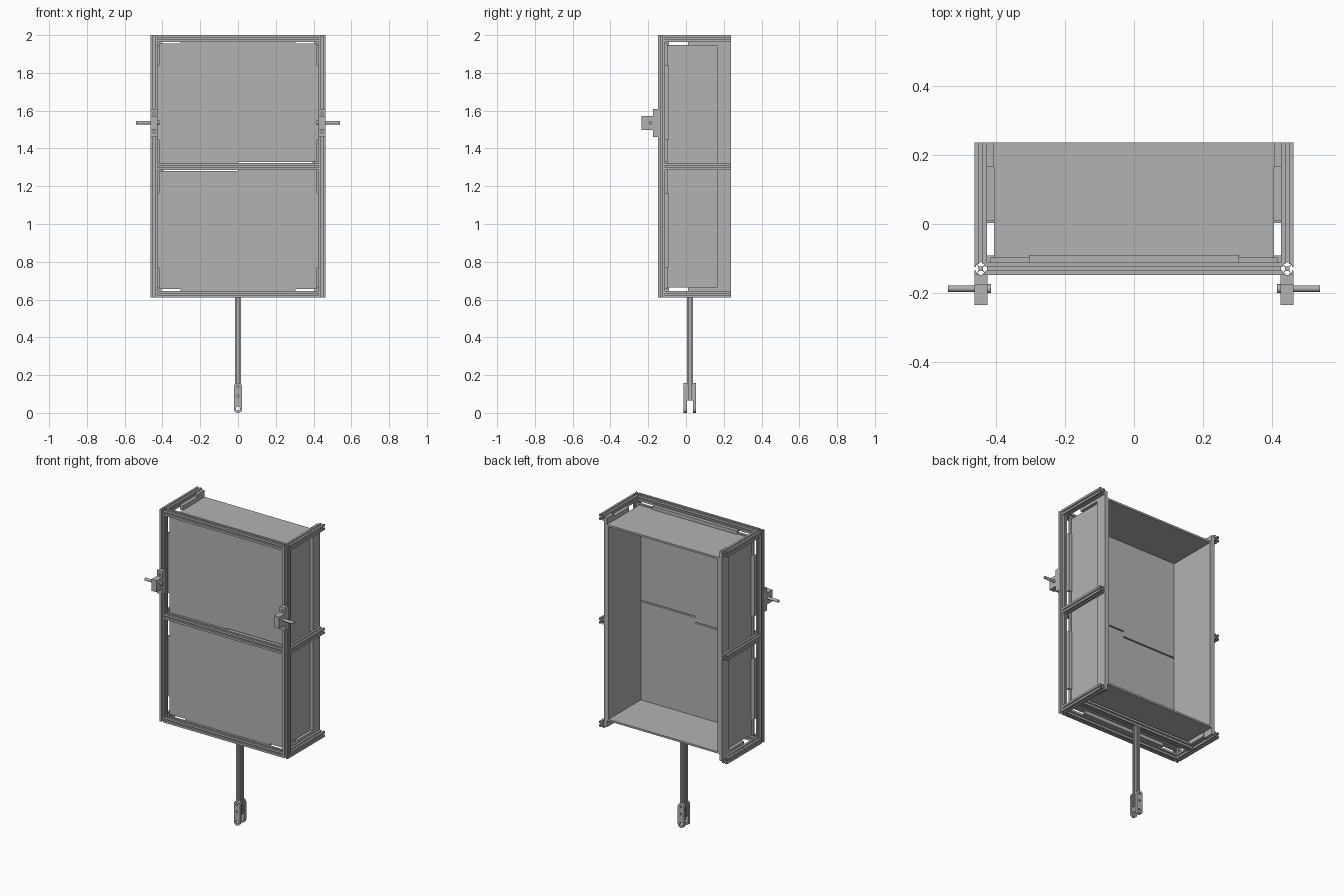
import bpy
import bmesh
import math
from mathutils import Vector

cube = bpy.data.objects.get("Cube")
if cube:
    bpy.data.objects.remove(cube, do_unlink=True)

grey = bpy.data.materials.new("plain grey")
grey.use_nodes = True
grey.diffuse_color = (0.45, 0.45, 0.45, 1)
grey.node_tree.nodes["Principled BSDF"].inputs["Base Color"].default_value = (0.45, 0.45, 0.45, 1)

PLACE = {"x": lambda u, v, w: (w, u, v),
         "y": lambda u, v, w: (u, w, v),
         "z": lambda u, v, w: (u, v, w)}


def prism(name, outline, axis, lo, hi, at=(0, 0)):
    """Extrude a flat outline along an axis."""
    bm = bmesh.new()
    put = PLACE[axis]
    base = [bm.verts.new(put(u + at[0], v + at[1], lo)) for u, v in outline]
    face = bm.faces.new(base)
    new = bmesh.ops.extrude_face_region(bm, geom=[face])["geom"]
    shift = Vector(put(0, 0, hi - lo))
    bmesh.ops.translate(bm, vec=shift, verts=[g for g in new if isinstance(g, bmesh.types.BMVert)])
    bmesh.ops.recalc_face_normals(bm, faces=bm.faces)
    mesh = bpy.data.meshes.new(name)
    bm.to_mesh(mesh)
    bm.free()
    mesh.materials.append(grey)
    ob = bpy.data.objects.new(name, mesh)
    bpy.context.scene.collection.objects.link(ob)
    return ob


def box(name, x, y, z):
    return prism(name, [(x[0], y[0]), (x[1], y[0]), (x[1], y[1]), (x[0], y[1])], "z", *z)


def side_box(name, side, x, y, z):
    return box(name, sorted((side * x[0], side * x[1])), y, z)


def circle(r, n=20):
    return [(r * math.cos(2 * math.pi * i / n), r * math.sin(2 * math.pi * i / n)) for i in range(n)]


def slotted(h):
    """Square framing section with an undercut slot in each side."""
    half = [(1, -1), (1, -.26), (.78, -.26), (.78, -.6), (.66, -.6), (.36, -.26)]
    side = half + [(a, -b) for a, b in reversed(half[1:])]
    pts = []
    for _ in range(4):
        pts += [(a * h, b * h) for a, b in side]
        side = [(-b, a) for a, b in side]
    return pts


def drill(ob, cutter):
    cutter.hide_render = True
    cutter.hide_viewport = True
    mod = ob.modifiers.new("hole", "BOOLEAN")
    mod.operation = "DIFFERENCE"
    mod.solver = "EXACT"
    mod.object = cutter


H = 0.0182
POST_X, POST_Y = 0.445, -0.13
IN_X, IN_Y, BACK = POST_X - H, POST_Y + H, 0.237
LOW, HIGH, MID = 0.61, 2.0, 1.304
section = slotted(H)
levels = {"top": HIGH - H, "middle": MID, "bottom": LOW + H}
sides = {"left": 1, "right": -1}

# Slotted frame
for level, z in levels.items():
    prism(level + "_front_rail", section, "x", -IN_X, IN_X, (POST_Y, z))
    for side, s in sides.items():
        prism(f"{level}_{side}_rail", section, "y", IN_Y, BACK, (s * POST_X, z))
for side, s in sides.items():
    prism(side + "_post", section, "z", LOW, HIGH, (s * POST_X, POST_Y))
prism("bottom_cross_rail", section, "x", -IN_X, IN_X, (0.021, LOW + H))

# Open-backed box: front in two stepped panels, sides, top and bottom
W, Z0, Z1 = 0.417, 0.655, 1.955
step = [(W, 0.019), (0, 0.019), (0, -0.019), (-W, -0.019)]
prism("lower_front_panel", [(-W, Z0), (W, Z0)] + [(x, MID - .004 + d) for x, d in step],
      "y", IN_Y, -0.097)
prism("upper_front_panel", [(-W, Z1), (W, Z1)] + [(x, MID + .004 + d) for x, d in step],
      "y", IN_Y, -0.097)
box("top_panel", (-.407, .407), (-.097, BACK), (1.935, 1.947))
box("bottom_panel", (-.407, .407), (-.097, BACK), (0.663, 0.675))
for side, s in sides.items():
    side_box(side + "_panel", s, (.395, .407), (-.097, BACK), (0.663, 1.947))

    # Rear edge batten and mounting strips beside the post
    side_box(side + "_rear_batten", s, (.407, IN_X), (.165, BACK), (0.62, 1.99))
    for name, z in (("upper", (1.445, 1.84)), ("lower", (0.77, 1.165))):
        side_box(f"{name}_{side}_post_strip", s, (.405, IN_X + .004), (IN_Y, -.092), z)

    # Strips under and over the side rails
    for name, z in (("top", (1.945, 1.975)), ("bottom", (0.635, 0.665))):
        side_box(f"{name}_{side}_rail_strip", s, (.405, IN_X), (.01, .165), z)

    # Pivot bracket: flange, block, pin and pin head
    flange = side_box(side + "_bracket_flange", s, (.425, .463), (-.176, -.148), (1.46, 1.61))
    for z in (1.486, 1.585):
        drill(flange, prism(side + "_bolt_cutter", circle(.007), "y", -.2, -.16, (s * .444, z)))
    side_box(side + "_bracket_block", s, (.425, .463), (-.235, -.176), (1.498, 1.573))
    for name, r, x0, x1 in (("pin", .009, .42, .54), ("pin_head", .013, .415, .425)):
        pin = prism(f"{side}_{name}", circle(r), "x", *sorted((s * x0, s * x1)), (-.188, 1.536))
        for p in pin.data.polygons:
            p.use_smooth = len(p.vertices) == 4
        pin.data.set_sharp_from_angle(angle=math.radians(40))

for name, z in (("top", (1.945, 1.97)), ("bottom", (0.64, 0.665))):
    box(name + "_front_strip", (-.305, .305), (IN_Y, -.09), z)

# Hanging leg with a two-plate fork at its foot
LEG_Y = 0.021
prism("leg", slotted(.0165), "z", 0.065, LOW + .005, (0, LEG_Y))
R = 0.022
arc = [(R * math.cos(math.pi * i / 12), R * math.sin(math.pi * i / 12)) for i in range(13)]
plate = [(u, 0.137 + v) for u, v in arc] + [(-u, R - v) for u, v in arc]
for name, y in (("front", (-.012, .0045)), ("rear", (.0375, .054))):
    fork = prism(name + "_fork_plate", plate, "y", *y)
    for r, z in ((.011, .023), (.006, .09), (.006, .138)):
        drill(fork, prism(name + "_fork_cutter", circle(r), "y", y[0] - .01, y[1] + .01, (0, z)))
